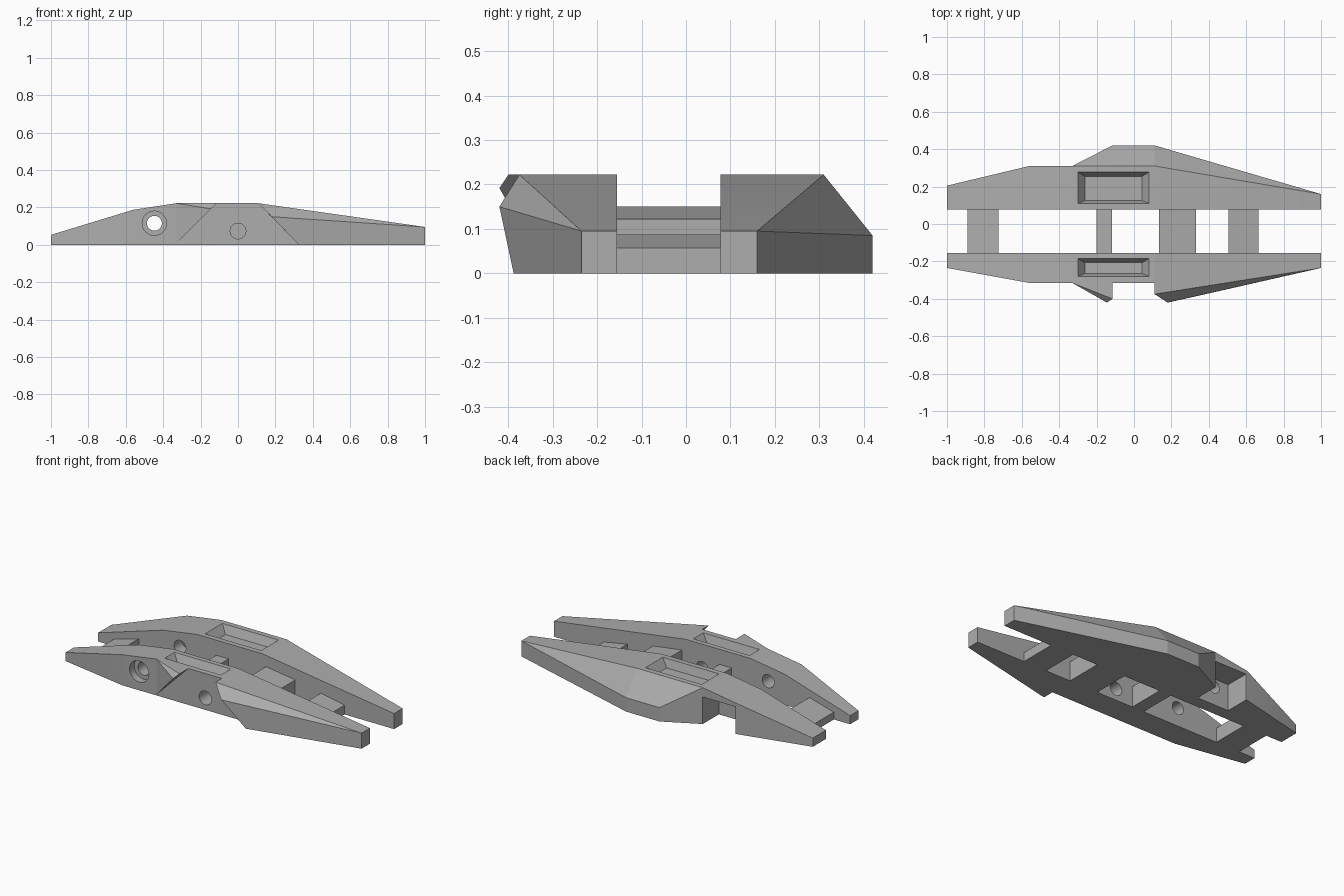
import bpy, bmesh, math
from mathutils import Matrix

cube = bpy.data.objects.get("Cube")
if cube:
    bpy.data.objects.remove(cube, do_unlink=True)

GREY = (0.42, 0.42, 0.42, 1)
grey = bpy.data.materials.new("plain grey")
grey.use_nodes = True
grey.diffuse_color = GREY
bsdf = next(n for n in grey.node_tree.nodes if n.type == 'BSDF_PRINCIPLED')
bsdf.inputs["Base Color"].default_value = GREY
bsdf.inputs["Roughness"].default_value = 0.7


def finish(bm, name):
    bmesh.ops.recalc_face_normals(bm, faces=bm.faces)
    mesh = bpy.data.meshes.new(name)
    bm.to_mesh(mesh)
    bm.free()
    mesh.materials.append(grey)
    obj = bpy.data.objects.new(name, mesh)
    bpy.context.scene.collection.objects.link(obj)
    return obj


def hull(name, points):
    """Convex solid around a few corner points."""
    bm = bmesh.new()
    for p in points:
        bm.verts.new(p)
    res = bmesh.ops.convex_hull(bm, input=bm.verts)
    spare = {v for v in res["geom_interior"] + res["geom_unused"]
             if isinstance(v, bmesh.types.BMVert)}
    bmesh.ops.delete(bm, geom=list(spare), context='VERTS')
    bmesh.ops.dissolve_limit(bm, angle_limit=0.01, verts=bm.verts, edges=bm.edges)
    return finish(bm, name)


def box_points(x0, x1, y0, y1, z0, z1):
    return [(x, y, z) for x in (x0, x1) for y in (y0, y1) for z in (z0, z1)]


def bore(x, z, radius, y0, y1):
    """Round cutter along y."""
    bm = bmesh.new()
    place = Matrix.Translation((x, (y0 + y1) / 2, z)) @ Matrix.Rotation(math.pi / 2, 4, 'X')
    bmesh.ops.create_cone(bm, cap_ends=True, segments=32, radius1=radius,
                          radius2=radius, depth=abs(y1 - y0), matrix=place)
    return finish(bm, "bore_cutter")


def pocket(y0, y1):
    """Tapered cutter for the tray in a rail's top."""
    x0, x1, top, floor = -0.30, 0.08, TOP, TOP - 0.05
    rim = [(x, y, z) for x in (x0, x1) for y in (y0, y1) for z in (top, top + 0.05)]
    base = [(x, y, floor) for x in (x0 + 0.037, x1 - 0.037) for y in (y0 + 0.015, y1 - 0.022)]
    return hull("pocket_cutter", rim + base)


def cut(obj, cutters):
    for c in cutters:
        mod = obj.modifiers.new("cut", 'BOOLEAN')
        mod.operation, mod.solver, mod.object = 'DIFFERENCE', 'EXACT', c
    bpy.context.view_layer.update()
    deps = bpy.context.evaluated_depsgraph_get()
    mesh = bpy.data.meshes.new_from_object(obj.evaluated_get(deps))
    obj.modifiers.clear()
    obj.data = mesh
    for c in cutters:
        bpy.data.objects.remove(c, do_unlink=True)
    # round bores smooth, everything else crisp
    bpy.ops.object.select_all(action='DESELECT')
    obj.select_set(True)
    bpy.context.view_layer.objects.active = obj
    bpy.ops.object.shade_smooth_by_angle(angle=math.radians(15))


TOP, NOSE, TAIL, SHOULDER = 0.222, 0.053, 0.095, 0.187


def upright(x, y, z):
    return [(x, y, 0), (x, y, z)]


# Front rail core
inner = -0.155
front = []
for x, y, z in [(-1, inner, NOSE), (-1, -0.235, NOSE), (-0.56, inner, SHOULDER),
                (-0.56, -0.315, SHOULDER), (-0.33, inner, TOP), (-0.33, -0.315, TOP)]:
    front += upright(x, y, z)
for y in (inner, -0.315):
    front += [(0.11, y, TOP), (0.325, y, 0)]
front_rail = hull("front_rail", front)
cut(front_rail, [pocket(-0.28, -0.185),
                 bore(-0.447, 0.115, 0.04, -0.5, 0),
                 bore(-0.447, 0.115, 0.065, -0.5, -0.27),
                 bore(0, 0.073, 0.042, -0.5, 0)])

# Front rail long tail, with a sloping flank beyond the slanted notch
hull("front_tail", [(0.11, -0.375, TOP), (0.18, -0.42, 0.15), (0.325, -0.388, 0),
                    (0.11, inner, TOP), (0.325, inner, 0)]
     + upright(1, -0.235, TAIL) + upright(1, inner, TAIL))

# Small pointed fin on the other side of the notch
hull("front_fin", [(-0.33, -0.315, TOP), (-0.33, -0.315, 0.006), (-0.115, -0.315, TOP),
                   (-0.115, -0.40, TOP), (-0.145, -0.42, 0.192)])

# Rear rail core
inner = 0.078
rear = []
for x, y, z in [(-1, 0.205, NOSE), (-0.56, 0.31, SHOULDER), (-0.33, 0.31, TOP),
                (0.11, 0.31, TOP), (1, 0.16, TAIL)]:
    rear += upright(x, y, z) + upright(x, inner, z)
rear_rail = hull("rear_rail", rear)
cut(rear_rail, [pocket(0.11, 0.277),
                hull("recess_cutter", box_points(-0.55, -0.33, 0.155, 0.5, -0.1, 0.165)),
                bore(-0.447, 0.115, 0.04, 0, 0.25)])

# Rear flank bulging outward
hull("rear_flank", upright(-0.33, 0.31, TOP) + upright(0.11, 0.31, TOP)
     + upright(1, 0.16, TAIL) + upright(-0.115, 0.42, 0.085) + upright(0.11, 0.42, 0.085))

# Cross bars: x range and top height at each end
bars = {"nose_bar": (-0.89, -0.725, 0.045, 0.09),
        "narrow_bar": (-0.2, -0.118, 0.13, 0.13),
        "wide_bar": (0.135, 0.332, 0.15, 0.122),
        "tail_bar": (0.505, 0.665, 0.087, 0.057)}
for name, (x0, x1, z0, z1) in bars.items():
    corners = []
    for y in (-0.155, 0.078):
        corners += upright(x0, y, z0) + upright(x1, y, z1)
    hull(name, corners)
